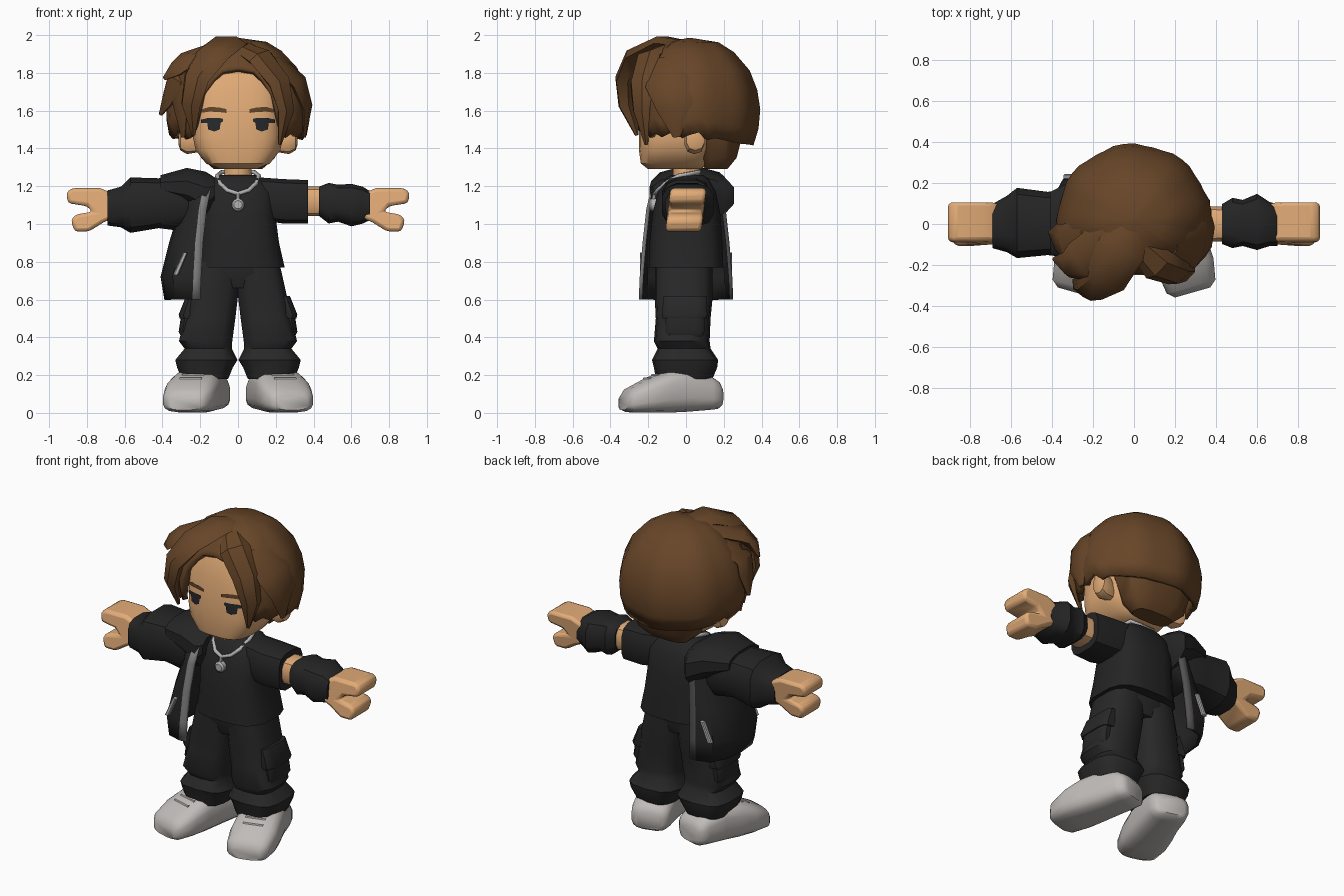
import bpy, bmesh, math
from mathutils import Vector, Matrix

if "Cube" in bpy.data.objects:
    bpy.data.objects.remove(bpy.data.objects["Cube"])


def material(name, r, g, b):
    m = bpy.data.materials.new(name)
    m.use_nodes = True
    m.diffuse_color = (r, g, b, 1)
    bsdf = next(n for n in m.node_tree.nodes if n.type == 'BSDF_PRINCIPLED')
    bsdf.inputs["Base Color"].default_value = (r, g, b, 1)
    bsdf.inputs["Roughness"].default_value = 0.8
    return m


SKIN = material("skin", .76, .41, .185)
HAIR = material("brown hair", .135, .06, .021)
BLACK = material("black cloth", .018, .018, .019)
TROUSER = material("charcoal cloth", .021, .021, .022)
SHOE = material("light grey shoe", .53, .50, .48)
ZIP = material("grey zip", .22, .215, .215)
DARK_ZIP = material("dark grey zip", .085, .08, .08)
SILVER = material("silver", .45, .45, .45)
EYE = material("dark eye", .021, .022, .025)


def build(name, bm, mats, mirror=False, thick=0, bevel=0, matrix=None, angle=38):
    """Turn a bmesh into a shaded object with optional modifiers."""
    if matrix:
        bm.transform(matrix)
    bmesh.ops.recalc_face_normals(bm, faces=bm.faces)
    mesh = bpy.data.meshes.new(name)
    bm.to_mesh(mesh)
    bm.free()
    for m in mats:
        mesh.materials.append(m)
    mesh.polygons.foreach_set("use_smooth", [True] * len(mesh.polygons))
    mesh.set_sharp_from_angle(angle=math.radians(angle))
    ob = bpy.data.objects.new(name, mesh)
    bpy.context.scene.collection.objects.link(ob)
    if bevel:
        mod = ob.modifiers.new("soft edges", 'BEVEL')
        mod.width, mod.segments, mod.limit_method = bevel, 2, 'ANGLE'
    if thick:
        mod = ob.modifiers.new("thickness", 'SOLIDIFY')
        mod.thickness, mod.offset = thick, 0
    if mirror:
        ob.modifiers.new("other side", 'MIRROR')


def skin_rows(bm, rows, closed=True, caps=True):
    """Bridge rows of points; open rows get trim on their two edges."""
    vs = [[bm.verts.new(p) for p in row] for row in rows]
    n = len(rows[0])
    for a, b in zip(vs, vs[1:]):
        for i in range(n if closed else n - 1):
            j = (i + 1) % n
            f = bm.faces.new((a[i], a[j], b[j], b[i]))
            if not closed:
                f.material_index = {0: 1, n - 2: 2}.get(i, 0)
    if closed and caps:
        bm.faces.new(vs[0])
        bm.faces.new(vs[-1])


def loft(name, axis, rings, mat, sides=12, square=.65, **kw):
    """Rounded box sections (t, u0, u1, v0, v1) along an axis."""
    order = {'z': (0, 1, 2), 'x': (2, 0, 1), 'y': (0, 2, 1)}[axis]
    rows = []
    for t, u0, u1, v0, v1 in rings:
        row = []
        for i in range(sides):
            a = 2 * math.pi * (i + .5) / sides
            c, s = math.cos(a), math.sin(a)
            u = (u0 + u1) / 2 + (u1 - u0) / 2 * math.copysign(abs(c) ** square, c)
            v = (v0 + v1) / 2 + (v1 - v0) / 2 * math.copysign(abs(s) ** square, s)
            p = (u, v, t)
            row.append([p[k] for k in order])
        rows.append(row)
    bm = bmesh.new()
    skin_rows(bm, rows)
    build(name, bm, [mat], **kw)


def lerp(table, x):
    for (a, p), (b, q) in zip(table, table[1:]):
        if x <= b:
            return p + (q - p) * max(0, x - a) / (b - a)
    return table[-1][1]


# Head, neck and ears
loft("head", 'z', [(1.29, -.1, .1, -.2, .08), (1.32, -.17, .17, -.24, .12), (1.39, -.225, .225, -.25, .15),
                   (1.46, -.24, .24, -.25, .18), (1.7, -.24, .24, -.25, .2), (1.82, -.2, .2, -.2, .18)],
     SKIN, sides=24, square=.6)
loft("neck", 'z', [(1.18, -.08, .08, -.07, .08), (1.36, -.07, .07, -.07, .07)], SKIN, square=1)
loft("ear", 'x', [(.21, .0, .08, 1.38, 1.5), (.27, -.01, .1, 1.37, 1.53), (.305, .0, .1, 1.39, 1.53),
                  (.315, .02, .08, 1.42, 1.5)], SKIN, sides=10, square=.8, mirror=True)


# Painted face features that follow the curve of the face
def face_mark(name, columns, mat):
    bm = bmesh.new()
    rows = []
    for x, low, high in columns:
        y = -.035 - .215 * (1 - (x / .24) ** (2 / .6)) ** .3 - .006
        rows.append([bm.verts.new((x, y, z)) for z in (low, high)])
    for a, b in zip(rows, rows[1:]):
        bm.faces.new((a[0], b[0], b[1], a[1]))
    build(name, bm, [mat], mirror=True)


face_mark("eye", [(.08, 1.543, 1.557), (.092, 1.535, 1.56), (.097, 1.5, 1.56), (.125, 1.49, 1.56),
                  (.158, 1.5, 1.56), (.163, 1.535, 1.56), (.195, 1.535, 1.553)], EYE)
face_mark("eyebrow", [(.06, 1.588, 1.608), (.1, 1.593, 1.617), (.15, 1.595, 1.62), (.2, 1.588, 1.605)], HAIR)

# Hair cap: a dome whose hem opens over the face
RADIUS = [(1.4, .88), (1.5, .97), (1.6, 1), (1.7, .96), (1.8, .86), (1.9, .62), (1.95, .4), (1.97, .02)]
HEM = [(0, 1.815), (16, 1.8), (27, 1.73), (33, 1.64), (40, 1.45), (60, 1.48), (100, 1.47), (140, 1.43), (180, 1.42)]
rows, segments = [], 48
for f in (0, .04, .13, .3, .48, .66, .84, 1):
    row = []
    for i in range(segments):
        a = 2 * math.pi * i / segments
        deg = math.degrees(min(a, 2 * math.pi - a))
        hem = lerp(HEM, deg) + (.02 * math.sin(i * 2.1) if 40 < deg < 110 else 0)
        z = 1.97 + (hem - 1.97) * f
        r = lerp(RADIUS, z) * (1 + .012 * (-1) ** (i // 3))
        depth = .30 if math.cos(a) > 0 else .355
        row.append((.365 * r * math.sin(a), .02 - depth * r * math.cos(a), z))
    rows.append(row)
bm = bmesh.new()
skin_rows(bm, rows, caps=False)
bm.faces.new([v for v in bm.verts][:segments])
build("hair_cap", bm, [HAIR], thick=.03)
loft("nape_hair", 'z', [(1.29, -.13, .13, .1, .22), (1.35, -.2, .2, .07, .27), (1.5, -.24, .24, .02, .31)], HAIR)


def lock(name, path):
    """Tapered hair lock: path points with half width and half thickness."""
    pts = [Vector(p[:3]) for p in path]
    rows = []
    for i, (p, (*_, w, t)) in enumerate(zip(pts, path)):
        tangent = (pts[min(i + 1, len(pts) - 1)] - pts[max(i - 1, 0)]).normalized()
        out = p - Vector((0, 0, 1.6))
        out = (out - tangent * out.dot(tangent)).normalized()
        side = tangent.cross(out)
        rows.append([p + side * w * math.cos(k * math.pi / 3) + out * t * math.sin(k * math.pi / 3)
                     for k in range(6)])
    bm = bmesh.new()
    skin_rows(bm, rows)
    build(name, bm, [HAIR])


lock("front_right_lock", [(.0, .02, 1.95, .07, .02), (-.06, -.12, 1.955, .12, .045), (-.14, -.26, 1.89, .11, .05),
                          (-.22, -.315, 1.77, .085, .05), (-.25, -.31, 1.63, .065, .04), (-.235, -.26, 1.47, .01, .01)])
lock("right_spike", [(-.1, -.05, 1.93, .1, .04), (-.26, -.19, 1.87, .11, .04), (-.33, -.2, 1.82, .07, .03),
                     (-.39, -.17, 1.77, .012, .01)])
lock("right_side_lock", [(-.2, -.06, 1.88, .1, .03), (-.33, -.11, 1.76, .11, .04), (-.365, -.08, 1.67, .09, .03),
                         (-.41, -.04, 1.58, .012, .01)])
lock("right_temple_lock", [(-.26, -.2, 1.82, .09, .03), (-.31, -.18, 1.66, .09, .03), (-.29, -.16, 1.46, .015, .01)])
lock("front_left_lock", [(.02, -.1, 1.93, .06, .03), (.12, -.2, 1.88, .09, .045), (.22, -.235, 1.75, .08, .045),
                         (.255, -.235, 1.6, .06, .035), (.22, -.21, 1.42, .01, .01)])
lock("left_side_lock", [(.2, -.08, 1.87, .1, .03), (.32, -.1, 1.75, .12, .035), (.365, -.06, 1.62, .1, .025),
                        (.35, -.05, 1.46, .02, .01)])

# Shirt with one bare arm
loft("shirt", 'z', [(.77, -.22, .25, -.2, .2), (.9, -.2, .22, -.195, .195), (1.05, -.2, .2, -.18, .185),
                    (1.17, -.2, .2, -.15, .16), (1.24, -.14, .14, -.11, .12), (1.26, -.09, .09, -.08, .09)],
     BLACK, sides=16)
loft("shirt_sleeve", 'x', [(.1, -.11, .12, 1.02, 1.25), (.24, -.13, .13, 1.0, 1.24), (.37, -.12, .12, 1.0, 1.235)],
     BLACK, square=.6)
loft("left_arm", 'x', [(.3, -.09, .09, 1.04, 1.2), (.47, -.085, .085, 1.04, 1.2)], SKIN)
loft("arm_warmer", 'x', [(.43, -.1, .1, 1.04, 1.2), (.48, -.12, .13, 1.0, 1.22), (.53, -.11, .12, 1.01, 1.21),
                         (.6, -.13, .15, .985, 1.215), (.66, -.11, .11, 1.0, 1.2), (.7, -.11, .1, 1.02, 1.175)], BLACK)

# Hands: an outlined mitten with thumb
OUTLINE = [(.66, 1.16), (.73, 1.19), (.88, 1.19), (.91, 1.165), (.9, 1.11), (.8, 1.095), (.77, 1.065),
           (.86, 1.05), (.885, 1.02), (.865, .96), (.79, .96), (.71, 1.01), (.66, 1.03)]
bm = bmesh.new()
face = bm.faces.new([bm.verts.new((x, -.095, z)) for x, z in OUTLINE])
grown = bmesh.ops.extrude_face_region(bm, geom=[face])["geom"]
bmesh.ops.translate(bm, vec=(0, .19, 0), verts=[v for v in grown if isinstance(v, bmesh.types.BMVert)])
for v in bm.verts:
    v.co.y += .12 * (v.co.z - 1.08)
build("hand", bm, [SKIN], mirror=True, bevel=.026)

# Half jacket: sleeve, draped shell with zip edges, collar, pocket zips
loft("jacket_sleeve", 'x', [(-.15, -.13, .14, 1.05, 1.25), (-.3, -.17, .18, .96, 1.26), (-.42, -.155, .16, .975, 1.245),
                            (-.57, -.17, .18, .95, 1.25), (-.62, -.14, .14, .98, 1.2), (-.69, -.12, .1, .99, 1.18)], BLACK)
rows = []
for z, edge, outer, y in [(.6, -.2, -.37, .24), (.72, -.195, -.39, .235), (.9, -.185, -.345, .22),
                          (1.08, -.165, -.29, .2), (1.2, -.14, -.28, .17)]:
    half = [(edge, -y), (edge - .04, -y), (outer + .05, -.9 * y), (outer, -.5 * y)]
    rows.append([(x, v, z) for x, v in half + [(outer - .01, 0)] + [(x, -v) for x, v in reversed(half)]])
bm = bmesh.new()
skin_rows(bm, rows, closed=False)
build("jacket_shell", bm, [BLACK, ZIP, DARK_ZIP], thick=.02)
loft("jacket_collar", 'x', [(-.41, -.15, .16, 1.14, 1.26), (-.27, -.19, .23, 1.08, 1.3), (-.17, -.2, .26, 1.02, 1.28),
                            (-.125, -.18, .2, 1.1, 1.25)], BLACK, square=.8)
for name, y in (("front_pocket_zip", -.23), ("back_pocket_zip", .23)):
    loft(name, 'z', [(.73, -.345, -.315, y - .015, y + .015), (.85, -.29, -.265, y - .015, y + .015)], SILVER, sides=8)

# Necklace
curve = bpy.data.curves.new("necklace", 'CURVE')
curve.dimensions, curve.bevel_depth, curve.bevel_resolution = '3D', .012, 1
half = [(.085, .07, 1.275), (.11, -.04, 1.255), (.095, -.11, 1.215), (.055, -.15, 1.178)]
chain = half + [(0, -.165, 1.16)] + [(-x, y, z) for x, y, z in reversed(half)]
spline = curve.splines.new('POLY')
spline.points.add(len(chain) - 1)
for point, p in zip(spline.points, chain):
    point.co = (*p, 1)
spline.use_cyclic_u = True
curve.materials.append(SILVER)
bpy.context.scene.collection.objects.link(bpy.data.objects.new("necklace", curve))
loft("pendant", 'y', [(-.195, -.022, .022, 1.08, 1.124), (-.185, -.033, .033, 1.068, 1.135),
                      (-.16, -.033, .033, 1.068, 1.135)], SILVER, square=1)
loft("pendant_link", 'z', [(1.12, -.01, .01, -.185, -.165), (1.165, -.01, .01, -.175, -.155)], SILVER, sides=8)

# Trousers with cargo pockets
loft("hips", 'z', [(.66, -.12, .12, -.14, .12), (.74, -.2, .2, -.165, .14), (.82, -.2, .2, -.165, .14)], TROUSER)
loft("trouser_leg", 'z', [(.8, -.02, .22, -.165, .14), (.6, .0, .265, -.165, .14), (.5, .012, .285, -.16, .13),
                          (.38, .028, .315, -.17, .125), (.34, .03, .285, -.15, .13), (.28, .0, .335, -.18, .17),
                          (.24, .025, .325, -.17, .165), (.18, .05, .3, -.16, .14)], TROUSER, sides=14, mirror=True)
loft("cargo_pocket", 'z', [(.4, .22, .3, -.1, .09), (.43, .22, .315, -.11, .1), (.53, .2, .3, -.11, .1)],
     TROUSER, square=.45, mirror=True)
loft("pocket_flap", 'z', [(.5, .2, .31, -.125, .11), (.52, .2, .315, -.13, .115), (.62, .18, .275, -.12, .11)],
     TROUSER, square=.45, mirror=True)

# Shoes, toes turned out
turn = Matrix.Translation((.205, -.05, 0)) @ Matrix.Rotation(math.radians(16), 4, 'Z')
loft("shoe", 'y', [(-.295, -.09, .09, .015, .09), (-.265, -.125, .125, .003, .13), (-.16, -.14, .145, 0, .185),
                   (-.06, -.135, .14, .0, .225), (.05, -.125, .125, .005, .24), (.17, -.12, .12, .015, .2),
                   (.215, -.11, .11, .02, .17), (.235, -.08, .08, .035, .14)],
     SHOE, sides=16, square=.62, matrix=turn, mirror=True, angle=50)
for k in range(3):
    y, z = -.16 + .045 * k, .175 + .018 * k
    loft("shoe_lace", 'x', [(x, y - .008, y + .008, z - .01, z + .013) for x in (-.06, .06)],
         SHOE, sides=8, matrix=turn, mirror=True)
